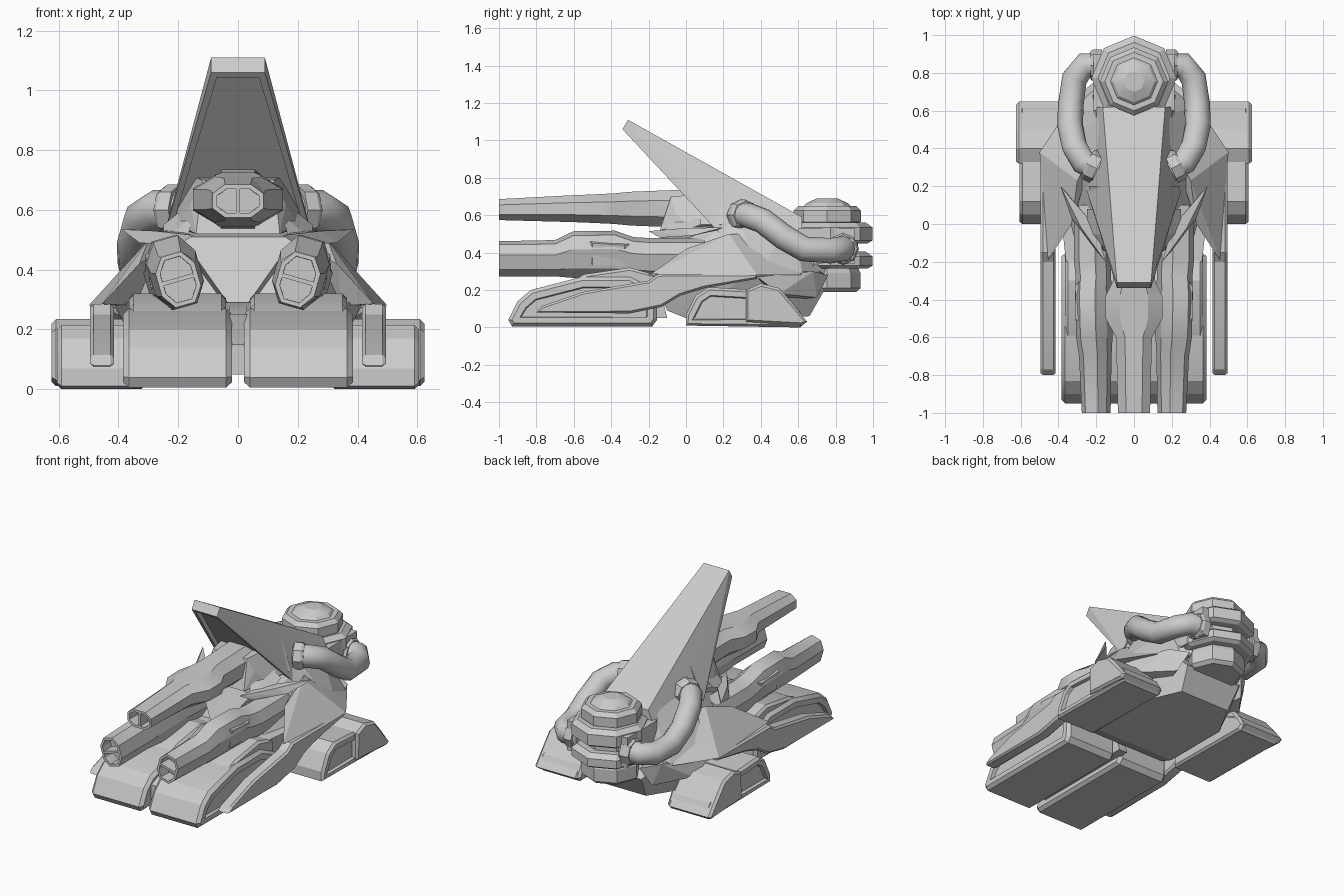
import bpy, bmesh, math
from mathutils import Vector, Matrix

if "Cube" in bpy.data.objects:
    bpy.data.objects.remove(bpy.data.objects["Cube"])


def finish(bm, name, mirror=False, angle=28):
    bmesh.ops.recalc_face_normals(bm, faces=bm.faces)
    if mirror:
        dup = bmesh.ops.duplicate(bm, geom=bm.verts[:] + bm.edges[:] + bm.faces[:])["geom"]
        for v in [g for g in dup if isinstance(g, bmesh.types.BMVert)]:
            v.co.x = -v.co.x
        bmesh.ops.reverse_faces(bm, faces=[g for g in dup if isinstance(g, bmesh.types.BMFace)])
    me = bpy.data.meshes.new(name)
    bm.to_mesh(me)
    bm.free()
    me.polygons.foreach_set("use_smooth", [True] * len(me.polygons))
    me.set_sharp_from_angle(angle=math.radians(angle))
    ob = bpy.data.objects.new(name, me)
    bpy.context.collection.objects.link(ob)
    return ob


def solid(name, pts, mirror=False, both=False):
    """Faceted armour block: convex hull of points (both = include x-mirrored points)."""
    bm = bmesh.new()
    for x, y, z in pts:
        bm.verts.new((x, y, z))
        if both:
            bm.verts.new((-x, y, z))
    res = bmesh.ops.convex_hull(bm, input=bm.verts)
    bmesh.ops.delete(bm, geom=list({g for g in res["geom_interior"] + res["geom_unused"]
                                    if isinstance(g, bmesh.types.BMVert)}), context='VERTS')
    return finish(bm, name, mirror, 5)


def prism(name, profile, x0, x1, chamfer=0.0, panel=0.0):
    """Side profile (y, z) extruded along x, chamfered, with an optional recessed side panel."""
    bm = bmesh.new()
    c = chamfer
    ends = [[bm.verts.new((x, y, z)) for y, z in profile] for x in (x0 + c, x1 - c)]
    caps = [bm.faces.new(e) for e in ends]
    for i in range(len(profile)):
        j = (i + 1) % len(profile)
        bm.faces.new((ends[0][i], ends[0][j], ends[1][j], ends[1][i]))
    bmesh.ops.recalc_face_normals(bm, faces=bm.faces)
    if c:
        bmesh.ops.inset_region(bm, faces=caps[:1], thickness=c, depth=c)
        bmesh.ops.inset_region(bm, faces=caps[1:], thickness=c, depth=c)
    if panel:
        bmesh.ops.inset_region(bm, faces=caps[1:], thickness=panel, depth=0)
        bmesh.ops.inset_region(bm, faces=caps[1:], thickness=0.006, depth=-0.02)
    return finish(bm, name, True, 20)


def barrel(name, sections, roll=0.0, mirror=False, upright=True):
    """Octagonal gun lofted along y; sections are (y, centre x, centre z, half width, half height)."""
    bm = bmesh.new()
    shape = [(1, .45), (.5, 1), (-.5, 1), (-1, .45), (-1, -.45), (-.5, -1), (.5, -1), (1, -.45)]
    rings = []
    cr, sr = math.cos(roll), math.sin(roll)
    for y, cx, cz, w, h in sections:
        rings.append([bm.verts.new((cx + a * w * cr + b * h * sr, y, cz - a * w * sr + b * h * cr))
                      for a, b in shape])
    for r, s in zip(rings, rings[1:]):
        for i in range(8):
            bm.faces.new((r[i], r[(i + 1) % 8], s[(i + 1) % 8], s[i]))
    front = bm.faces.new(rings[0])
    bm.faces.new(rings[-1])
    bmesh.ops.recalc_face_normals(bm, faces=bm.faces)
    bmesh.ops.inset_region(bm, faces=[front], thickness=0.016, depth=0)
    bmesh.ops.inset_region(bm, faces=[front], thickness=0.001, depth=-0.08)
    # divider between the twin bores
    y, cx, cz, w, h = sections[0]
    size = (.014, .08, 1.8 * h, 1) if upright else (1.8 * w, .08, .014, 1)
    bmesh.ops.create_cube(bm, size=1, matrix=Matrix.Translation((cx, y + .042, cz))
                          @ Matrix.Rotation(roll, 4, 'Y') @ Matrix.Diagonal(size))
    return finish(bm, name, mirror, 30)


def lathe(name, rz, n=8, matrix=Matrix(), mirror=False):
    """Faceted turned part from (radius, height) pairs."""
    bm = bmesh.new()
    rings = [[bm.verts.new(matrix @ Vector((r * math.sin(math.tau * i / n), r * math.cos(math.tau * i / n), z)))
              for i in range(n)] for r, z in rz]
    for a, b in zip(rings, rings[1:]):
        for i in range(n):
            bm.faces.new((a[i], a[(i + 1) % n], b[(i + 1) % n], b[i]))
    bm.faces.new(rings[0])
    bm.faces.new(rings[-1])
    return finish(bm, name, mirror, 20)


# Track units
prism("front_tracks", [(-.95, .04), (-.93, .006), (-.18, .006), (-.155, .04), (-.155, .2), (-.3, .27),
                       (-.56, .27), (-.83, .2), (-.9, .14)], .02, .385, .02, .035)
prism("front_track_guards", [(-.64, .24), (-.54, .285), (-.3, .32), (-.16, .28), (-.16, .12), (-.55, .15)],
      .04, .365, .015)
prism("rear_tracks", [(0, .01), (0, .07), (.05, .17), (.12, .215), (.4, .2), (.6, .1), (.64, .03), (.61, .0)],
      .31, .605, .015, .03)
prism("rear_track_fenders", [(.32, .03), (.32, .2), (.4, .235), (.5, .21), (.57, .13), (.648, .03), (.62, .01)],
      .32, .624, .015)

# Long side skirts
prism("side_skirts", [(-.8, .08), (-.77, .115), (-.55, .19), (-.2, .25), (-.15, .285), (.38, .285), (.38, .26),
                      (.1, .21), (-.03, .17), (-.13, .11), (-.3, .075)], .415, .495, .012)

# Hull
solid("lower_hull", [(.29, 0, .05), (.29, .45, .05), (.18, .66, .06), (.36, -.2, .29), (.42, .35, .29),
                     (.3, .66, .3), (.2, .74, .2), (.3, -.1, .09)], both=True)
solid("upper_hull", [(.3, -.16, .28), (.44, .38, .28), (.33, .62, .29), (.2, .72, .28), (.17, -.07, .44),
                     (.24, .2, .48), (.21, .28, .6), (.17, .58, .57)], both=True)
solid("shoulders", [(.455, -.19, .285), (.5, .38, .28), (.33, .0, .42), (.3, .23, .5), (.2, .42, .5),
                    (.2, .4, .28), (.35, 0, .28), (.34, .62, .28)], mirror=True)
solid("nose_wedge", [(.035, -.22, .29), (.19, -.12, .51), (.2, .1, .53), (.1, .1, .29)], both=True)
solid("rear_brackets", [(.2, .45, .3), (.44, .38, .27), (.4, .5, .18), (.25, .7, .16), (.2, .76, .28),
                        (.3, .68, .3), (.2, .5, .14)], mirror=True)
prism("track_spine", [(-.85, .05), (-.85, .15), (-.6, .25), (-.16, .28), (-.1, .05)], -.03, .03)

# Horn blades beside the guns
solid("horn_blades", [(.39, .2, .535), (.28, -.02, .53), (.15, -.2, .515), (.2, -.14, .48), (.33, .03, .49),
                      (.2, -.02, .53), (.36, .17, .52)], mirror=True)

# Guns: one centre, two canted at the sides
barrel("centre_gun", [(-1, 0, .63, .085, .056), (-.6, 0, .635, .095, .072), (-.5, 0, .635, .15, .076),
                      (-.38, 0, .635, .15, .082), (-.3, 0, .635, .11, .09), (-.05, 0, .635, .115, .1),
                      (.2, 0, .635, .115, .1)])
barrel("side_guns", [(-1, .2, .367, .068, .088), (-.7, .205, .37, .078, .09), (-.6, .21, .39, .085, .118),
                     (-.38, .215, .39, .085, .12), (-.28, .215, .375, .085, .1), (-.2, .22, .37, .088, .1),
                     (.1, .22, .37, .088, .1)], math.radians(16), True, False)
solid("side_gun_saddles", [(.25, -.56, .49), (.31, -.5, .45), (.31, -.33, .44), (.25, -.24, .46),
                           (.29, -.5, .33), (.29, -.33, .33), (.2, -.4, .5)], mirror=True)
solid("centre_gun_mount", [(.12, -.08, .7), (.16, -.06, .62), (.2, .0, .55), (.14, -.14, .52), (.24, .2, .55),
                           (.17, .2, .72)], both=True)
solid("mount_clamps", [(.17, -.14, .5), (.25, -.05, .5), (.25, .08, .55), (.2, .08, .59), (.15, -.06, .58)],
      mirror=True)

# Big raked shield with a recessed front face
bm = bmesh.new()
c = [(.09, -.31, 1.11), (.165, .62, .59), (.09, -.34, 1.06), (.26, .21, .47), (.21, .62, .5)]
R = [bm.verts.new(p) for p in c]
L = [bm.verts.new((-x, y, z)) for x, y, z in c]
bm.faces.new((R[0], R[1], L[1], L[0]))
bm.faces.new((R[0], L[0], L[2], R[2]))
front = bm.faces.new((R[2], L[2], L[3], R[3]))
bm.faces.new((R[3], L[3], L[4], R[4]))
bm.faces.new((R[4], L[4], L[1], R[1]))
for s in (R, L):
    bm.faces.new((s[0], s[2], s[3]))
    bm.faces.new((s[0], s[3], s[1]))
    bm.faces.new((s[1], s[3], s[4]))
bmesh.ops.recalc_face_normals(bm, faces=bm.faces)
bmesh.ops.inset_region(bm, faces=[front], thickness=.03, depth=0)
bmesh.ops.inset_region(bm, faces=[front], thickness=.005, depth=-.025)
finish(bm, "raked_shield", angle=10)

# Rear generator: stacked octagonal drums and two collars
at = Matrix.Translation((0, .755, 0))
lathe("generator_drum", [(.11, .19), (.155, .19), (.178, .21), (.178, .29), (.165, .32), (.165, .56), (.18, .565),
                         (.18, .625), (.155, .65), (.125, .65), (.11, .665), (.055, .69)], matrix=at)
for name, z0, z1 in (("upper_collar", .45, .56), ("lower_collar", .315, .405)):
    lathe(name, [(.2, z0), (.225, z0 + .015), (.225, z1 - .025), (.19, z1)],
          matrix=Matrix.Translation((0, .772, 0)))
solid("generator_cheeks", [(x, y, z) for x in (.15, .215) for y in (.6, .9) for z in (.34, .53)], mirror=True)
solid("generator_neck", [(.2, .5, .3), (.22, .68, .32), (.2, .5, .55), (.2, .7, .5), (.12, .8, .25)], both=True)

# Curved side pipes and their end collars
path = [(.16, .84, .42), (.26, .84, .42), (.315, .77, .41), (.335, .63, .42), (.338, .52, .485),
        (.315, .41, .57), (.27, .33, .60), (.19, .29, .60)]
cu = bpy.data.curves.new("pipe_path", 'CURVE')
cu.dimensions = '3D'
cu.bevel_depth = .068
cu.bevel_resolution = 4
sp = cu.splines.new('POLY')
sp.points.add(len(path) - 1)
for p, q in zip(sp.points, path):
    p.co = (*q, 1)
tmp = bpy.data.objects.new("pipe_tmp", cu)
bpy.context.collection.objects.link(tmp)
bm = bmesh.new()
bm.from_mesh(tmp.to_mesh())
tmp.to_mesh_clear()
bpy.data.objects.remove(tmp)
finish(bm, "side_pipes", True, 50)
for name, i, j in (("pipe_rear_collars", 0, 1), ("pipe_front_collars", -1, -2)):
    a, b = Vector(path[i]), Vector(path[j])
    turn = (b - a).to_track_quat('Z', 'Y').to_matrix().to_4x4()
    lathe(name, [(.085, -.02), (.085, .025), (.075, .04)],
          matrix=Matrix.Translation(a.lerp(b, .3)) @ turn, mirror=True)
